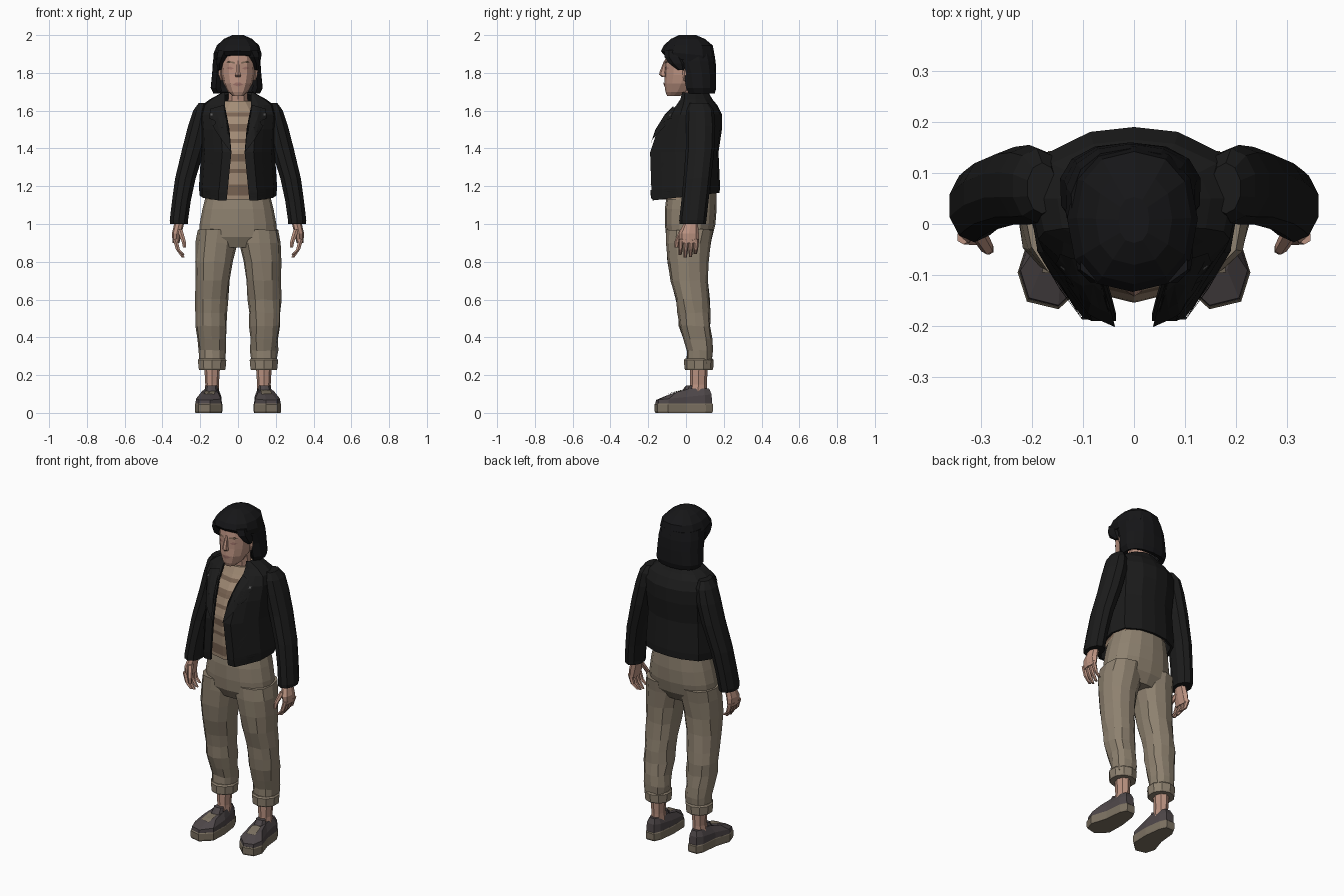
import bpy, bmesh, math, random
from mathutils import Vector
from mathutils.bvhtree import BVHTree

random.seed(3)

def mat(name, r, g, b):
    m = bpy.data.materials.new(name)
    m.diffuse_color = (r, g, b, 1)
    return m

BLACK = mat("jacket black", .011, .011, .011)
HAIR = mat("hair black", .008, .008, .009)
SKIN = mat("skin", .50, .29, .22)
LIP = mat("lip rose", .36, .18, .15)
PANTS = mat("trouser khaki", .27, .22, .16)
SHIRT = mat("shirt tan", .36, .26, .18)
STRIPE = mat("shirt stripe brown", .19, .125, .085)
SHOE = mat("shoe grey", .075, .062, .065)
SOLE = mat("sole taupe", .20, .165, .12)
METAL = mat("snap metal", .12, .12, .12)

def ring(z, cx, cy, rx, ry, n=12, p=1.0, a0=None, tilt=0):
    """Horizontal superellipse; a0 leaves a gap at the front, tilt raises the front."""
    if a0 is None:
        angs = [2 * math.pi * i / n for i in range(n)]
    else:
        angs = [a0 + (2 * math.pi - 2 * a0) * i / (n - 1) for i in range(n)]
    out = []
    for a in angs:
        s, c = math.sin(a), math.cos(a)
        x = math.copysign(abs(s) ** p, s)
        y = -math.copysign(abs(c) ** p, c)
        out.append((cx + rx * x, cy + ry * y, z - tilt * y))
    return out

def finish(name, bm, mats):
    me = bpy.data.meshes.new(name)
    bm.to_mesh(me)
    bm.free()
    ob = bpy.data.objects.new(name, me)
    bpy.context.collection.objects.link(ob)
    for m in mats:
        me.materials.append(m)
    return ob

def loft(name, rings, mats, closed=True, side=1, jitter=0, rule=None, thick=0):
    """Skin a stack of rings (bottom to top)."""
    bm = bmesh.new()
    j = lambda: random.uniform(-jitter, jitter)
    vs = [[bm.verts.new((side * (x + j()), y + j(), z + j())) for x, y, z in r] for r in rings]
    n = len(rings[0])
    for i in range(len(rings) - 1):
        for k in range(n if closed else n - 1):
            q = (k + 1) % n
            f = bm.faces.new((vs[i][k], vs[i][q], vs[i + 1][q], vs[i + 1][k]))
            if rule:
                f.material_index = rule(i)
    if closed:
        bm.faces.new(vs[0][::-1])
        bm.faces.new(vs[-1])
        bmesh.ops.recalc_face_normals(bm, faces=bm.faces)
    ob = finish(name, bm, mats)
    if thick:
        md = ob.modifiers.new("thickness", 'SOLIDIFY')
        md.thickness, md.offset = thick, -1
    return ob

def stack(name, rows, m, n=8, p=1.0, **kw):
    return loft(name, [ring(*r, n=n, p=p) for r in rows], [m], **kw)

def plate(name, pts, target, m, off=.004, down=False, cuts=2):
    """Flat outline laid on a target surface, seen from the front or from above."""
    me = target.data
    tree = BVHTree.FromPolygons([v.co for v in me.vertices], [list(p.vertices) for p in me.polygons])
    d = Vector((0, 0, -1)) if down else Vector((0, 1, 0))
    bm = bmesh.new()
    bm.faces.new([bm.verts.new((a, b, 3) if down else (a, -1, b)) for a, b in pts])
    bmesh.ops.triangulate(bm, faces=bm.faces[:])
    bmesh.ops.subdivide_edges(bm, edges=bm.edges[:], cuts=cuts, use_grid_fill=True)
    for v in bm.verts:
        hit = tree.ray_cast(v.co, d)[0]
        if hit is None:
            hit = tree.find_nearest(Vector((v.co.x, v.co.y, .1)) if down else Vector((v.co.x, -.1, v.co.z)))[0]
        v.co = hit - d * off
    return finish(name, bm, [m])

# Shirt with horizontal stripes
keys = [(1.13, .01, .17, .15), (1.38, 0, .17, .155), (1.5, .02, .165, .14),
        (1.6, .045, .125, .10), (1.65, .04, .075, .07)]
def shirt_row(z):
    for a, b in zip(keys, keys[1:]):
        if z <= b[0] + 1e-6:
            t = (z - a[0]) / (b[0] - a[0])
            cy, rx, ry = [a[i] + t * (b[i] - a[i]) for i in (1, 2, 3)]
            return ring(z, 0, cy, rx, ry)
loft("shirt", [shirt_row(1.13 + .02 * i) for i in range(27)], [SHIRT, STRIPE],
     rule=lambda i: 1 if i in (1, 2, 3, 7, 10, 11, 15, 18, 19, 22) else 0)

# Open jacket body: z, opening half width, front y, side x, back y, front drop
def jacket_row(z, e, f, rx, b, drop=0):
    w = rx - e
    half = [(e, f), (e + .3 * w, f), (e + .57 * w, f * .7), (e + .88 * w, f * .3),
            (rx, .05), (.85 * rx, .72 * b), (.42 * rx, .95 * b), (0, b)]
    pts = half + [(-x, y) for x, y in half[-2::-1]]
    return [(x, y, z + drop * (y - f) / (b - f)) for x, y in pts]
jacket = loft("jacket_body", [jacket_row(*r) for r in (
    (1.125, .06, -.178, .203, .178, .04), (1.175, .055, -.183, .207, .18, .03),
    (1.38, .035, -.19, .195, .172), (1.5, .045, -.15, .20, .19),
    (1.58, .06, -.10, .205, .19), (1.63, .07, -.05, .19, .165),
    (1.66, .07, -.03, .15, .14), (1.695, .068, -.02, .085, .12))],
    [BLACK], closed=False, thick=.014)

for s, tag in ((1, "left"), (-1, "right")):
    mir = lambda pts: [(s * x, y) for x, y in pts]
    # Lapel, pocket welt, hem flap and snaps
    plate("lapel_" + tag, mir([(.037, 1.38), (.09, 1.45), (.135, 1.52), (.11, 1.54), (.155, 1.56),
          (.145, 1.61), (.075, 1.63), (.062, 1.58), (.047, 1.5)]), jacket, BLACK, .012)
    plate("pocket_welt_" + tag, mir([(.10, 1.21), (.112, 1.205), (.15, 1.32), (.138, 1.325)]), jacket, BLACK, .006)
    plate("hem_band_" + tag, mir([(.062, 1.13), (.19, 1.15), (.19, 1.19), (.058, 1.175)]), jacket, BLACK, .006)
    plate("lapel_snap_" + tag, mir([(.135, 1.575), (.145, 1.575), (.145, 1.585), (.135, 1.585)]),
          jacket, METAL, .015, cuts=0)

    # Sleeve
    stack("sleeve_" + tag, [(1.0, .312, .035, .049, .07), (1.02, .313, .036, .051, .072),
          (1.12, .300, .047, .052, .072), (1.24, .279, .06, .057, .073), (1.40, .235, .075, .063, .076),
          (1.52, .205, .077, .062, .078), (1.60, .19, .075, .05, .073), (1.64, .18, .07, .03, .05)],
          BLACK, n=10, side=s)

    # Hand: palm, fingers, thumb
    stack("palm_" + tag, [(.90, .328, .018, .018, .052), (.95, .324, .015, .026, .053),
          (1.0, .312, .025, .026, .038), (1.03, .31, .03, .024, .034)], SKIN, side=s)
    for i, (y, tip) in enumerate(((-.026, .835), (.002, .822), (.029, .825), (.055, .84))):
        stack(f"finger_{i + 1}_{tag}", [(tip, .29, y - .006, .009, .008), (.865, .318, y - .003, .012, .012),
              (.92, .334, y, .014, .014)], SKIN, n=6, side=s)
    stack("thumb_" + tag, [(.875, .283, -.05, .009, .010), (.91, .288, -.047, .013, .013),
          (.97, .308, -.012, .016, .02)], SKIN, n=6, side=s)

    # Trouser leg and rolled cuff
    stack("trouser_leg_" + tag, [(.26, .137, .07, .068, .068), (.33, .137, .072, .073, .068),
          (.39, .139, .062, .074, .076), (.46, .141, .048, .083, .083), (.53, .143, .043, .084, .086),
          (.60, .14, .035, .088, .089), (.70, .134, .018, .093, .10), (.80, .127, .012, .1, .109),
          (.90, .114, .014, .109, .119), (.97, .108, .02, .107, .125)], PANTS, n=12, p=.9, side=s, jitter=.004)
    stack("trouser_cuff_" + tag, [(.228, .137, .068, .072, .072), (.235, .137, .068, .075, .076),
          (.28, .137, .068, .079, .079), (.288, .137, .068, .072, .072)], PANTS, n=10, side=s)
    stack("ankle_" + tag, [(.08, .14, .06, .042, .05), (.15, .137, .066, .036, .044),
          (.25, .137, .068, .042, .048)], SKIN, n=8, side=s)

    # Shoe
    foot = [(.148, -.167), (.21, -.152), (.228, -.095), (.198, .0), (.188, .105), (.168, .143),
            (.115, .143), (.097, .105), (.083, 0), (.086, -.11)]
    scale = lambda k, z: [(.148 + (x - .148) * k, -.01 + (y + .01) * k, z) for x, y in foot]
    loft("sole_" + tag, [scale(.97, 0), scale(1, .01), scale(1, .045), scale(.97, .05)], [SOLE], side=s)
    low = scale(.97, .045)
    mid = [(.148 + (x - .148) * .93, -.01 + (y + .01) * .95, .068 + .03 * (y + .167) / .31) for x, y in foot]
    top = [(.144 + (x - .148) * .62, .02 + y * .72, .093 + .035 * min(1, (y + .167) / .14)) for x, y in foot]
    shoe = loft("shoe_upper_" + tag, [low, mid, top], [SHOE], side=s)
    plate("shoe_saddle_" + tag, mir([(.125, -.10), (.18, -.095), (.172, -.025), (.118, -.025)]), shoe, SOLE, .006, True)
    # Shoe tongue
    stack("shoe_tongue_" + tag, [(.10, .142, .005, .036, .04), (.145, .14, .018, .03, .018)], SHOE, side=s)

# Trouser hips
stack("trouser_hips", [(.875, 0, .014, .12, .09), (.93, 0, .017, .205, .122), (1.0, 0, .022, .203, .134),
      (1.08, 0, .025, .188, .137), (1.17, 0, .03, .165, .13)], PANTS, n=16, p=.9)
# Neck and head
stack("neck", [(1.6, 0, .05, .065, .06), (1.66, 0, .035, .054, .052), (1.76, 0, .025, .053, .055)], SKIN, n=10)
head = stack("head", [(1.678, 0, -.066, .028, .034), (1.70, 0, -.045, .053, .064), (1.745, 0, -.025, .077, .09),
      (1.79, 0, -.015, .087, .097), (1.85, 0, -.005, .091, .108), (1.91, 0, 0, .087, .105),
      (1.95, 0, .01, .06, .08)], SKIN, n=12, p=.9)
stack("nose", [(1.778, 0, -.115, .014, .012), (1.79, 0, -.122, .018, .02), (1.805, 0, -.122, .013, .018),
      (1.865, 0, -.108, .008, .008)], SKIN, n=6)
plate("mouth", [(-.028, 1.738), (0, 1.728), (.028, 1.738), (.01, 1.749), (-.01, 1.749)], head, LIP)
for s, tag in ((1, "left"), (-1, "right")):
    plate("eye_" + tag, [(s * x, z) for x, z in ((.02, 1.823), (.04, 1.817), (.062, 1.825), (.042, 1.834))], head, LIP)
    plate("brow_" + tag, [(s * x, z) for x, z in ((.016, 1.85), (.065, 1.854), (.05, 1.864), (.018, 1.858))], head, STRIPE)
    # Swept fringe locks and ears
    stack("fringe_lock_" + tag, [(1.815, .097, -.025, .01, .018), (1.85, .097, -.045, .02, .045),
          (1.885, .085, -.065, .03, .05), (1.92, .07, -.065, .04, .05)], HAIR, n=6, side=s)
    stack("ear_" + tag, [(1.76, .087, .0, .006, .012), (1.79, .092, .0, .012, .018),
          (1.82, .092, .002, .012, .02)], SKIN, n=6, side=s)

# Hair: bob around the sides and back, cap on top
loft("hair_bob", [ring(z, -.007, cy, rx, ry, n=11, p=.85, a0=.85) for z, cy, rx, ry in (
    (1.69, .072, .125, .08), (1.72, .066, .14, .094), (1.80, .06, .132, .10),
    (1.86, .045, .128, .112), (1.91, .03, .118, .118))], [HAIR], closed=False, thick=.03)
loft("hair_cap", [ring(z, cx, cy, rx, ry, n=12, p=.85, tilt=t) for z, cx, cy, rx, ry, t in (
    (1.862, -.003, .013, .122, .13, .034), (1.90, -.003, .01, .128, .143, .015),
    (1.945, 0, .012, .112, .13, .0), (1.98, 0, .01, .075, .09, 0), (2.0, 0, .008, .03, .045, 0))], [HAIR])
